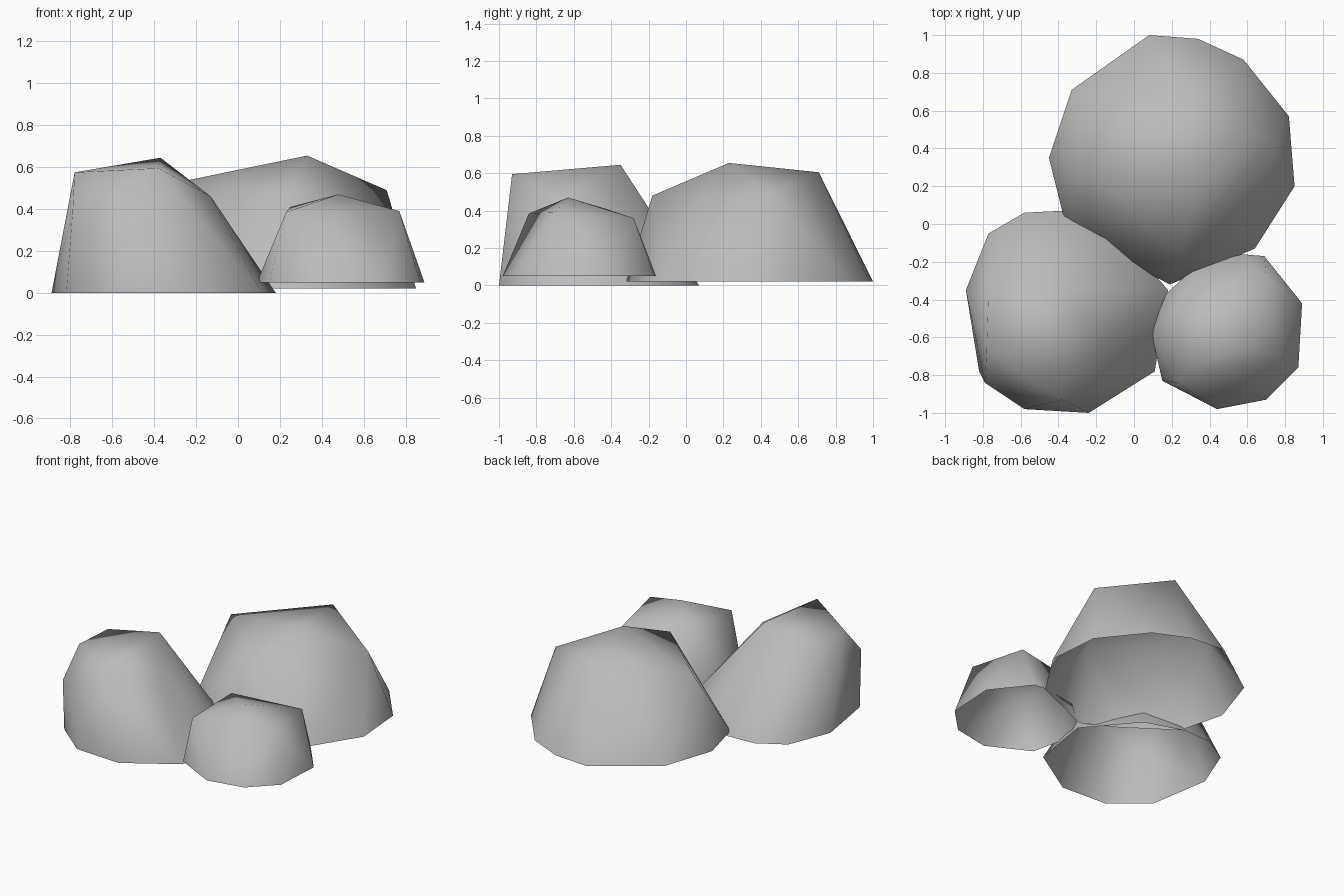
import bpy
import bmesh

# Remove the default cube
default_cube = bpy.data.objects.get("Cube")
if default_cube:
    bpy.data.objects.remove(default_cube, do_unlink=True)


def make_material(name, color):
    material = bpy.data.materials.new(name)
    material.use_nodes = True
    material.diffuse_color = color
    for node in material.node_tree.nodes:
        if node.type == "BSDF_PRINCIPLED":
            node.inputs["Base Color"].default_value = color
            node.inputs["Roughness"].default_value = 0.9
    return material


def make_rock(name, ground_level, outline, crown, material):
    """Wrap a faceted shell over a ground outline and crown points, open below."""
    shell = bmesh.new()
    for x, y in outline:
        shell.verts.new((x, y, ground_level))
    for point in crown:
        shell.verts.new(point)

    # Stretch the skin over the points and discard anything left inside
    hull = bmesh.ops.convex_hull(shell, input=shell.verts[:])
    leftovers = {item for item in hull["geom_interior"] + hull["geom_unused"]
                 if isinstance(item, bmesh.types.BMVert)}
    bmesh.ops.delete(shell, geom=list(leftovers), context="VERTS")

    # Open the underside
    underside = [face for face in shell.faces
                 if all(abs(vert.co.z - ground_level) < 0.001 for vert in face.verts)]
    bmesh.ops.delete(shell, geom=underside, context="FACES")
    bmesh.ops.recalc_face_normals(shell, faces=shell.faces[:])

    # The open shell must face outward
    if sum(face.normal.z * face.calc_area() for face in shell.faces) < 0:
        bmesh.ops.reverse_faces(shell, faces=shell.faces[:])
    for face in shell.faces:
        face.smooth = True

    mesh = bpy.data.meshes.new(name)
    shell.to_mesh(mesh)
    shell.free()
    mesh.materials.append(material)
    rock = bpy.data.objects.new(name, mesh)
    bpy.context.collection.objects.link(rock)
    return rock


stone = make_material("stone_grey", (0.5, 0.5, 0.5, 1))

# Large rock at the back
make_rock(
    "back_rock", 0.02,
    outline=[(.08, 1), (.34, .98), (.58, .87), (.82, .57), (.85, .2),
             (.64, -.13), (.19, -.32), (-.04, -.2), (-.37, .03),
             (-.45, .35), (-.33, .71)],
    crown=[(.33, .23, .655), (.25, .71, .605), (-.3, .35, .525),
           (.71, .45, .49), (.25, -.18, .48)],
    material=stone)

# Steep rock on the front right
make_rock(
    "front_right_rock", 0,
    outline=[(-.89, -.35), (-.77, -.05), (-.58, .06), (-.38, .07),
             (-.1, -.02), (.18, -.35), (.11, -.78), (-.24, -1),
             (-.58, -.98), (-.82, -.78)],
    crown=[(-.37, -.35, .645), (-.78, -.67, .575), (-.77, -.36, .566),
           (-.38, -.93, .595), (-.79, -.84, .38), (-.13, -.68, .46)],
    material=stone)

# Small rock on the front left
make_rock(
    "front_left_rock", 0.05,
    outline=[(.09, -.57), (.15, -.83), (.44, -.98), (.7, -.93),
             (.87, -.76), (.89, -.42), (.69, -.17), (.57, -.16),
             (.32, -.23), (.17, -.37)],
    crown=[(.48, -.63, .47), (.23, -.84, .385), (.25, -.43, .41),
           (.7, -.28, .36), (.77, -.7, .39)],
    material=stone)
